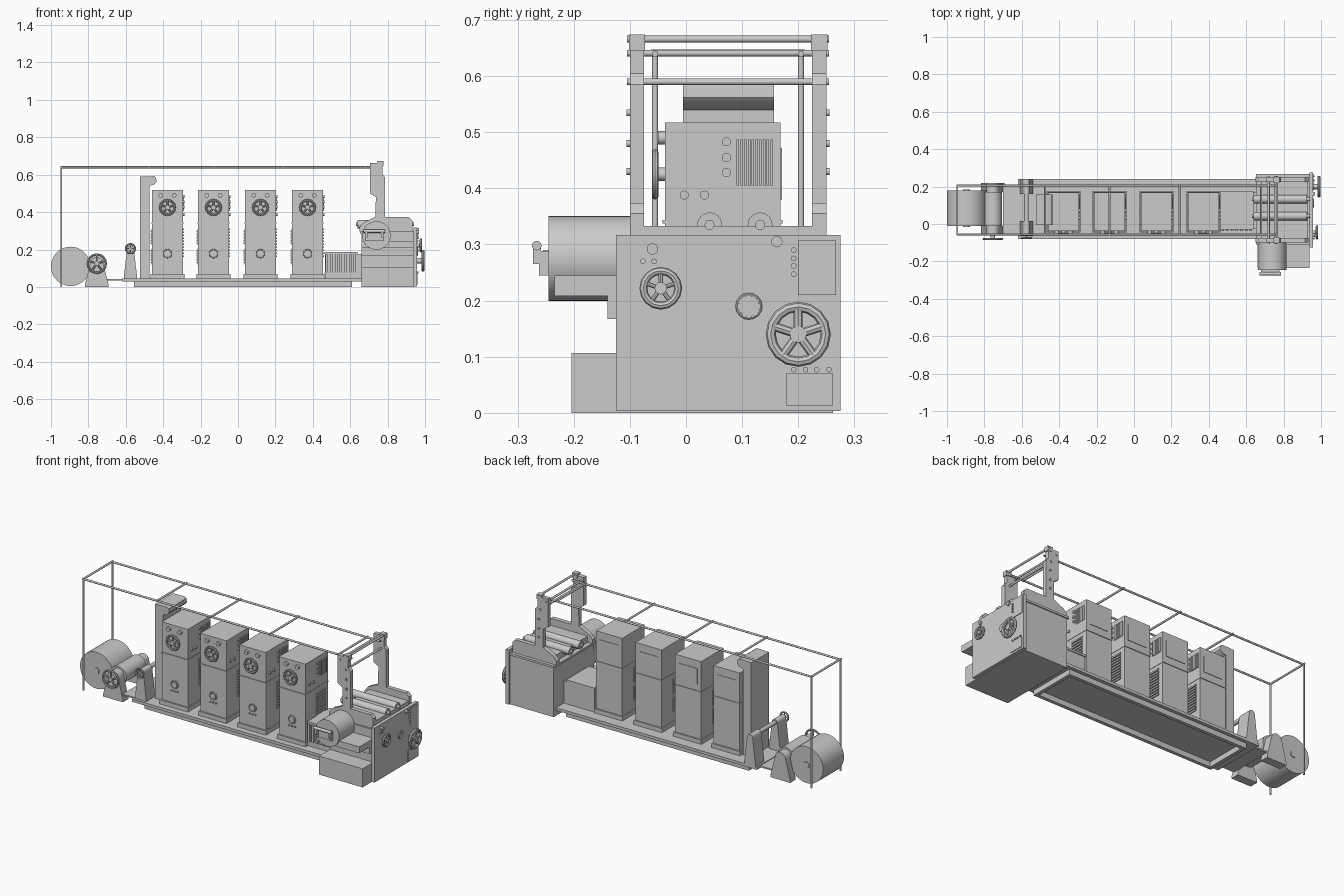
import bpy, bmesh
from math import pi, cos, sin, radians
from mathutils import Vector, Matrix

if "Cube" in bpy.data.objects:
    bpy.data.objects.remove(bpy.data.objects["Cube"])

def finish(name, bm, smooth=False):
    bmesh.ops.recalc_face_normals(bm, faces=bm.faces)
    me = bpy.data.meshes.new(name)
    bm.to_mesh(me)
    bm.free()
    ob = bpy.data.objects.new(name, me)
    bpy.context.collection.objects.link(ob)
    if smooth:
        bpy.context.view_layer.objects.active = ob
        bpy.ops.object.select_all(action='DESELECT')
        ob.select_set(True)
        bpy.ops.object.shade_smooth_by_angle(angle=radians(40))
    return ob

def boxes(name, *dims):
    """Each entry is (x0, x1, y0, y1, z0, z1)."""
    bm = bmesh.new()
    for x0, x1, y0, y1, z0, z1 in dims:
        m = Matrix.Translation(((x0+x1)/2, (y0+y1)/2, (z0+z1)/2)) @ Matrix.Diagonal((x1-x0, y1-y0, z1-z0, 1))
        bmesh.ops.create_cube(bm, size=1, matrix=m)
    return finish(name, bm)

def add_rod(bm, a, b, r, seg):
    a, b = Vector(a), Vector(b)
    d = b - a
    m = Matrix.Translation((a+b)/2) @ d.to_track_quat('Z', 'Y').to_matrix().to_4x4()
    bmesh.ops.create_cone(bm, cap_ends=True, segments=seg, radius1=r, radius2=r, depth=d.length, matrix=m)

def rods(name, pairs, r, seg=12):
    bm = bmesh.new()
    for a, b in pairs:
        add_rod(bm, a, b, r, seg)
    return finish(name, bm, True)

def prism(name, pts, y0, y1, smooth=False):
    """Profile in x-z pushed along y."""
    bm = bmesh.new()
    f = bm.faces.new([bm.verts.new((x, y0, z)) for x, z in pts])
    r = bmesh.ops.extrude_face_region(bm, geom=[f])
    bmesh.ops.translate(bm, vec=(0, y1-y0, 0), verts=[v for v in r['geom'] if isinstance(v, bmesh.types.BMVert)])
    return finish(name, bm, smooth)

def wheel(name, c, radius, axis, tube, spokes, spoke_r, hub, reach):
    """Handwheel facing -y or +x, with a short shaft back to its panel."""
    c = Vector(c)
    out = Vector((1, 0, 0)) if axis == 'x' else Vector((0, -1, 0))
    u = Vector((0, 1, 0)) if axis == 'x' else Vector((1, 0, 0))
    w = Vector((0, 0, 1))
    bm = bmesh.new()
    n, k = 16, 8
    ring = []
    for i in range(n):
        a = 2*pi*i/n
        d = u*cos(a) + w*sin(a)
        ring.append([bm.verts.new(c + d*(radius-tube+tube*cos(2*pi*j/k)) + out*tube*sin(2*pi*j/k)) for j in range(k)])
    for i in range(n):
        for j in range(k):
            p, q = ring[i], ring[(i+1) % n]
            bm.faces.new((p[j], q[j], q[(j+1) % k], p[(j+1) % k]))
    for i in range(spokes):
        a = 2*pi*i/spokes + pi/2
        add_rod(bm, c, c + (u*cos(a) + w*sin(a))*(radius-tube), spoke_r, 8)
    add_rod(bm, c - out*reach, c + out*tube, hub, 12)
    return finish(name, bm, True)

# base slab on a hollow plinth, and the paper web leading in
boxes("base_slab", (-.62, .66, -.08, .24, .03, .046))
boxes("base_plinth", (-.555, .61, -.06, -.04, 0, .03), (-.555, .61, .2, .22, 0, .03),
      (-.555, -.535, -.04, .2, 0, .03), (.59, .61, -.04, .2, 0, .03))
boxes("infeed_web", (-.7, -.6, -.05, .21, .034, .042))

# paper roll
rods("paper_roll", [((-.895, -.01, .11), (-.895, .18, .11))], .105, 40)
rods("roll_core", [((-.895, -.015, .11), (-.895, .185, .11))], .018, 16)

# reel stand and tension stand: tapered legs, rollers and handwheels
def leg(name, x, half, top_r, z0, zc, y0, y1):
    arc = [(x + top_r*cos(a), zc + top_r*sin(a)) for a in [pi*i/8 for i in range(9)]]
    prism(name, [(x+half, z0)] + [(x+half, z0+.012)] + arc + [(x-half, z0+.012), (x-half, z0)], y0, y1, True)

for y0, y1, s in ((-.06, -.01, "front"), (.17, .22, "back")):
    leg("reel_stand_leg_" + s, -.755, .063, .035, 0, .125, y0, y1)
for y0, y1, s in ((-.065, .015, "front"), (.16, .24, "back")):
    leg("tension_leg_" + s, -.575, .035, .018, .046, .205, y0, y1)
rods("reel_roller", [((-.755, -.01, .12), (-.755, .17, .12))], .05, 32)
rods("tension_roller", [((-.575, 0, .205), (-.575, .18, .205))], .012, 16)
wheel("reel_handwheel", (-.755, -.08, .125), .055, 'y', .006, 5, .005, .012, .025)
wheel("tension_handwheel", (-.575, -.075, .205), .03, 'y', .005, 4, .003, .008, .02)

# curved web column ahead of the towers
prism("web_column", [(-.525, .046), (-.525, .59), (-.45, .592), (-.438, .585), (-.436, .562),
      (-.448, .548), (-.474, .54), (-.474, .046)], -.005, .157, True)

# four printing towers
def tower(i, x):
    n = f"tower_{i}_"
    w = .083
    boxes(n + "body", (x-w, x+w, -.037, .168, .07, .338), (x-w, x+w, -.037, .168, .343, .517))
    boxes(n + "plinth_and_seam", (x-w-.007, x+w+.007, -.046, .177, .046, .07),
          (x-w-.002, x+w+.002, -.042, .172, .337, .344))
    wheel(n + "handwheel", (x, -.055, .425), .045, 'y', .006, 5, .005, .012, .02)
    rods(n + "knobs", [((x+s, -.05, .49), (x+s, -.035, .49)) for s in (-.036, .036)], .012, 16)
    wheel(n + "dial", (x, -.04, .178), .025, 'y', .003, 0, .002, .017, .005)
    rods(n + "buttons", [((x+s, -.043, .14), (x+s, -.035, .14)) for s in (-.018, 0, .018)], .005, 10)
    # side louvres, lamps and rear cover
    slats = [(x+w, x+w+.005, .09+.0067*k, .0945+.0067*k, .405, .487) for k in range(10)]
    slats += [(x+w, x+w+.006, .06, .14, .16+.016*k, .169+.016*k) for k in range(10)]
    for z in (.12, .225):
        slats.append((x-w-.003, x-w, -.01, .065, z, z+.085))
        slats += [(x-w-.007, x-w-.003, -.005, .06, z+.008+.012*k, z+.014+.012*k) for k in range(6)]
    boxes(n + "louvres", *slats)
    rods(n + "side_lamps", [((x+w-.002, y, z), (x+w+.007, y, z)) for y, z in
         ((.072, .483), (.072, .455), (.072, .428), (-.003, .388), (.033, .388))], .008, 12)
    boxes(n + "rear_cover", (x-.06, x+.06, .168, .171, .38, .472))

for i, x in enumerate((-.377, -.131, .12, .372)):
    tower(i + 1, x)

# ribbed drive box between last tower and folder
boxes("drive_box", (.465, .66, -.025, .17, .046, .175))
boxes("drive_box_ribs", (.462, .64, -.03, .175, .175, .187), (.462, .64, -.03, -.025, .068, .078),
      *[(.468+.025*k, .482+.025*k, -.037, -.025, .078, .175) for k in range(7)])

# folder body and operator plate
boxes("folder_body", (.66, .937, -.105, .262, 0, .285), (.653, .94, -.11, .268, .285, .297))
plate = boxes("folder_end_plate", (.937, .957, -.125, .275, .003, .317))
boxes("folder_low_cabinet", (.66, .937, -.204, -.105, 0, .107))
boxes("delivery_tray", (.66, .937, -.234, -.105, .208, .245), (.66, .937, -.14, -.105, .167, .208))
boxes("roller_bed", (.68, .93, -.075, .225, .297, .333))
rods("folder_rollers", [((.64, y, .335), (.925, y, .335)) for y in (.042, .132)], .022, 24)
rods("roller_cores", [((.63, y, .335), (.94, y, .335)) for y in (.042, .132)], .009, 12)

# delivery drum and conveyor arms
rods("delivery_drum", [((.74, -.245, .275), (.74, -.077, .275))], .076, 32)
boxes("conveyor", (.685, .77, -.255, -.105, .245, .29))
for x in (.68, .765):
    boxes("conveyor_arm", (x, x+.012, -.262, -.125, .245, .288), (x, x+.012, -.273, -.258, .265, .3))
rods("conveyor_shaft", [((.672, -.266, .298), (.785, -.266, .298))], .0085, 16)

# folder side frames with tall posts
side = [(.65, .297), (.65, .32), (.672, .345), (.735, .375), (.737, .48), (.705, .5), (.705, .663),
        (.772, .663), (.772, .605), (.787, .585), (.787, .373), (.915, .373), (.932, .355), (.932, .297)]
for y, s in ((-.1, "front"), (.225, "back")):
    prism("folder_side_frame_" + s, side, y, y + .025)
    boxes("post_cap_" + s, (.745, .777, y-.002, y+.027, .646, .674))
rods("post_cross_rods", [((x, -.105, z), (x, .255, z)) for x, z in
     ((.765, .666), (.72, .641), (.755, .59))], .006, 12)
bolts = []
for z in (.535, .48, .43):
    bolts += [((.762, -.106, z), (.762, -.098, z)), ((.762, .248, z), (.762, .256, z))]
rods("post_bolts", bolts, .006, 10)

# overhead pipe frame
pipes = [((-.945, y, .64), (.765, y, .64)) for y in (-.055, .205)]
pipes += [((-.945, y, 0), (-.945, y, .645)) for y in (-.055, .205)]
pipes += [((x, -.062, .642), (x, .212, .642)) for x in (-.945, -.475, -.13, .243, .68)]
rods("overhead_pipes", pipes, .0055, 10)

# operator controls on the end plate
wheel("plate_small_handwheel", (.978, -.045, .222), .038, 'x', .007, 5, .004, .011, .022)
wheel("plate_large_handwheel", (.989, .2, .14), .058, 'x', .009, 5, .008, .015, .034)
wheel("plate_gauge", (.959, .112, .19), .024, 'x', .003, 0, .002, .019, .003)
boxes("gauge_needle", (.961, .964, .111, .113, .188, .206))
boxes("control_panels", (.957, .961, .2, .267, .21, .307), (.957, .961, .178, .262, .013, .07))
dots = [(y, .077) for y in (.192, .213, .233, .255)] + [(.192, z) for z in (.29, .275, .262, .247)]
dots += [(-.077, .27), (-.057, .27)]
rods("plate_buttons", [((.955, y, z), (.964, y, z)) for y, z in dots], .005, 10)
rods("plate_knobs", [((.955, y, z), (.968, y, z)) for y, z in ((-.06, .292), (.162, .305))], .01, 16)
